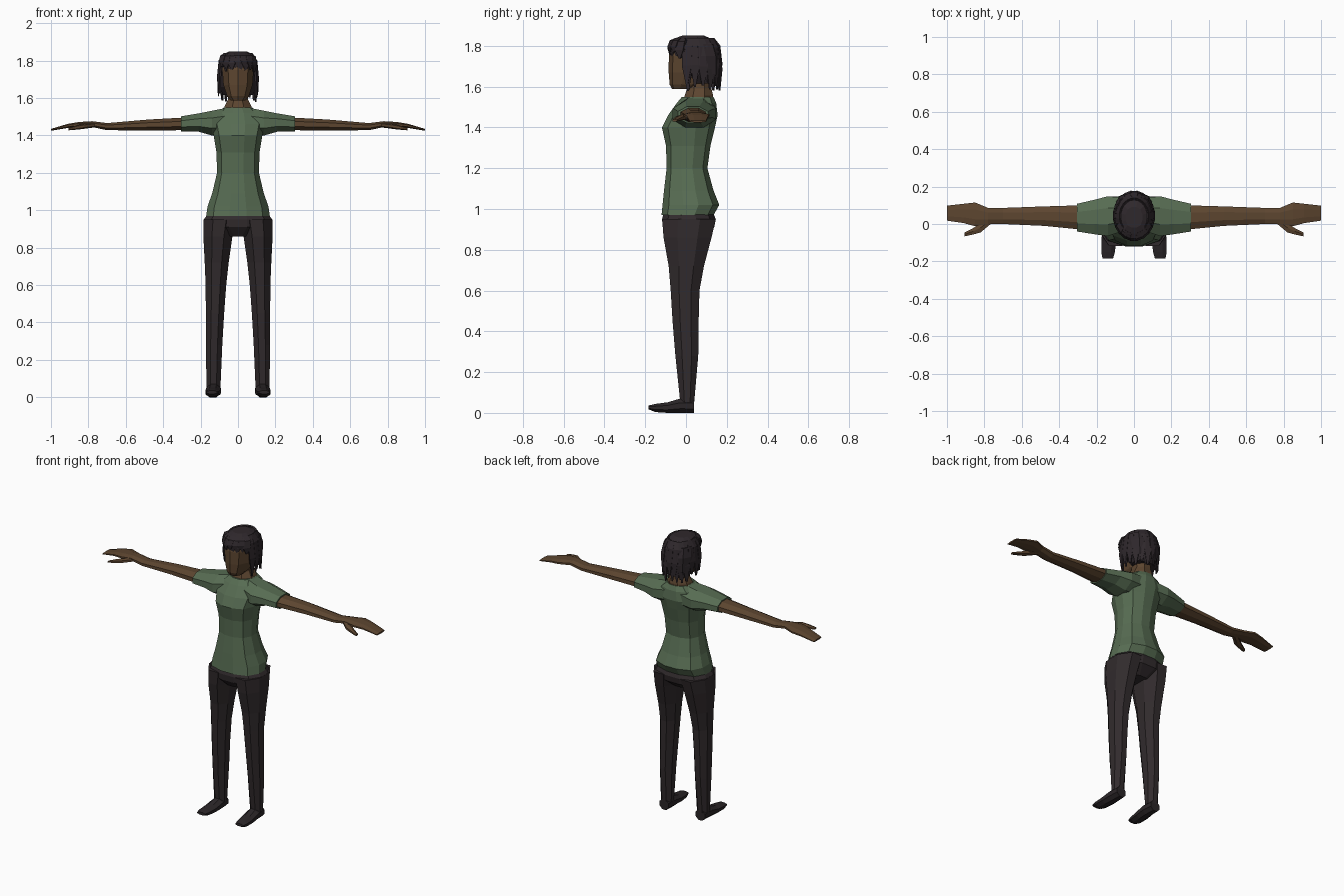
import bpy, math, random

random.seed(4)


def material(name, rgb):
    m = bpy.data.materials.new(name)
    m.diffuse_color = (*rgb, 1)
    return m


SKIN = material("brown skin", (0.108, 0.060, 0.029))
SHIRT = material("green cloth", (0.095, 0.150, 0.085))
TROUSER = material("dark trousers", (0.031, 0.024, 0.026))
SHOE = material("dark shoes", (0.024, 0.019, 0.021))
HAIR = material("dark hair", (0.028, 0.021, 0.025))


def make(name, verts, faces, mat, mirror=False):
    mesh = bpy.data.meshes.new(name)
    mesh.from_pydata(verts, [], faces)
    mesh.materials.append(mat)
    ob = bpy.data.objects.new(name, mesh)
    bpy.context.collection.objects.link(ob)
    if mirror:
        ob.modifiers.new("mirror", "MIRROR").use_mirror_merge = False
    return ob


def loft(name, rows, mat, axis="z", n=8, power=2.6, mirror=False):
    """Rows are (position, a_min, a_max, b_min, b_max) across the axis."""
    verts, faces = [], []
    for pos, a0, a1, b0, b1 in rows:
        for i in range(n):
            t = math.tau * (i + 0.5) / n
            c, s = math.cos(t), math.sin(t)
            k = (abs(c) ** power + abs(s) ** power) ** (-1 / power)
            top = max(abs(math.cos(math.tau * (j + 0.5) / n)) *
                      (abs(math.cos(math.tau * (j + 0.5) / n)) ** power +
                       abs(math.sin(math.tau * (j + 0.5) / n)) ** power) ** (-1 / power)
                      for j in range(n))
            a = (a0 + a1) / 2 + (a1 - a0) / 2 * c * k / top
            b = (b0 + b1) / 2 + (b1 - b0) / 2 * s * k / top
            verts.append({"z": (a, b, pos), "x": (pos, a, b), "y": (a, pos, b)}[axis])
    flip = (rows[-1][0] < rows[0][0]) != (axis == "y")
    for r in range(len(rows) - 1):
        for i in range(n):
            j = (i + 1) % n
            faces.append((r * n + i, r * n + j, (r + 1) * n + j, (r + 1) * n + i))
    faces.append(tuple(reversed(range(n))))
    faces.append(tuple((len(rows) - 1) * n + i for i in range(n)))
    if flip:
        faces = [tuple(reversed(f)) for f in faces]
    return make(name, verts, faces, mat, mirror)


def upright(rows):
    """Centred rows (z, half width, y front, y back)."""
    return [(z, -w, w, f, b) for z, w, f, b in rows]


# Shirt body
loft("shirt", upright([
    (0.97, 0.170, -0.120, 0.135), (1.02, 0.163, -0.115, 0.163),
    (1.09, 0.138, -0.108, 0.135), (1.20, 0.112, -0.095, 0.105),
    (1.31, 0.115, -0.098, 0.120), (1.40, 0.130, -0.118, 0.142),
    (1.46, 0.145, -0.088, 0.155), (1.52, 0.115, -0.045, 0.148),
    (1.55, 0.075, -0.020, 0.135)]), SHIRT, n=12)

# Sleeves and bare arms
loft("sleeve", [
    (0.05, -0.035, 0.140, 1.40, 1.55), (0.14, -0.065, 0.148, 1.40, 1.532),
    (0.21, -0.055, 0.130, 1.42, 1.518), (0.305, -0.040, 0.108, 1.422, 1.502)],
    SHIRT, "x", mirror=True)
loft("arm", [
    (0.28, -0.030, 0.100, 1.428, 1.496), (0.48, -0.010, 0.094, 1.427, 1.485),
    (0.70, 0.000, 0.086, 1.428, 1.466), (0.78, 0.000, 0.086, 1.445, 1.476),
    (0.85, -0.012, 0.115, 1.447, 1.472), (0.91, 0.005, 0.108, 1.440, 1.462),
    (1.00, 0.018, 0.098, 1.425, 1.435)], SKIN, "x", mirror=True)
loft("thumb", [
    (0.76, 0.005, 0.050, 1.445, 1.468), (0.82, -0.045, 0.005, 1.437, 1.462),
    (0.86, -0.056, -0.022, 1.432, 1.454), (0.905, -0.066, -0.045, 1.428, 1.440)],
    SKIN, "x", n=6, mirror=True)

# Trousers
loft("hips", upright([
    (0.99, 0.155, -0.105, 0.130), (0.95, 0.183, -0.118, 0.146),
    (0.91, 0.183, -0.113, 0.138), (0.86, 0.080, -0.070, 0.080)]), TROUSER, n=12)
loft("leg", [
    (0.95, 0.012, 0.184, -0.117, 0.146), (0.86, 0.030, 0.185, -0.110, 0.125),
    (0.72, 0.050, 0.178, -0.085, 0.088), (0.60, 0.063, 0.173, -0.075, 0.066),
    (0.45, 0.074, 0.172, -0.066, 0.062), (0.28, 0.084, 0.172, -0.052, 0.060),
    (0.05, 0.094, 0.168, -0.028, 0.040)], TROUSER, mirror=True)

# Shoes
loft("shoe", [
    (0.040, 0.098, 0.165, 0.0, 0.068), (-0.030, 0.092, 0.170, 0.0, 0.070),
    (-0.090, 0.095, 0.174, 0.0, 0.052), (-0.150, 0.102, 0.175, 0.004, 0.044),
    (-0.185, 0.112, 0.168, 0.018, 0.036)], SHOE, "y", mirror=True)

# Neck and head
loft("neck", upright([
    (1.52, 0.085, -0.020, 0.130), (1.56, 0.070, -0.005, 0.132),
    (1.59, 0.054, 0.005, 0.125), (1.66, 0.050, 0.005, 0.125)]), SKIN)
loft("head", upright([
    (1.588, 0.040, -0.066, 0.030), (1.61, 0.058, -0.077, 0.090),
    (1.67, 0.078, -0.081, 0.140), (1.75, 0.084, -0.080, 0.150),
    (1.81, 0.070, -0.065, 0.130)]), SKIN, n=10, power=2.2)

# Hair mass behind the face, and the crown
loft("hair_back", upright([
    (1.615, 0.080, 0.040, 0.145), (1.66, 0.098, 0.000, 0.165),
    (1.75, 0.104, -0.025, 0.168), (1.81, 0.095, -0.030, 0.150)]), HAIR, n=12)
loft("hair_crown", upright([
    (1.775, 0.100, -0.080, 0.166), (1.81, 0.093, -0.077, 0.150),
    (1.835, 0.074, -0.060, 0.125), (1.850, 0.045, -0.020, 0.090)]), HAIR, n=12)


def strands(name, count, offset, grow):
    """Tapered locks hanging around the head, short over the face."""
    verts, faces = [], []
    for i in range(count):
        a = math.tau * (i + offset) / count
        front = math.cos(a) > 0.53
        end = random.uniform(1.735, 1.775) if front else random.uniform(1.575, 1.635)
        base = len(verts)
        for k, (t, spread, width) in enumerate(
                [(0, 0.70, 1.0), (0.18, 0.92, 1.3), (0.6, 1.0, 1.15), (1, 0.95, 0.25)]):
            z = 1.84 + (end - 1.84) * t
            for side in (-0.5, 0.5):
                b = a + side * width * math.tau / count
                r = spread * grow
                verts.append((0.110 * r * math.sin(b),
                              0.044 - 0.132 * r * math.cos(b), z))
            if k:
                q = base + 2 * k
                faces.append((q - 2, q, q + 1, q - 1))
    ob = make(name, verts, faces, HAIR)
    ob.modifiers.new("thickness", "SOLIDIFY").thickness = 0.006


strands("hair_locks_inner", 22, 0.5, 0.97)
strands("hair_locks_outer", 20, 0.0, 1.03)
